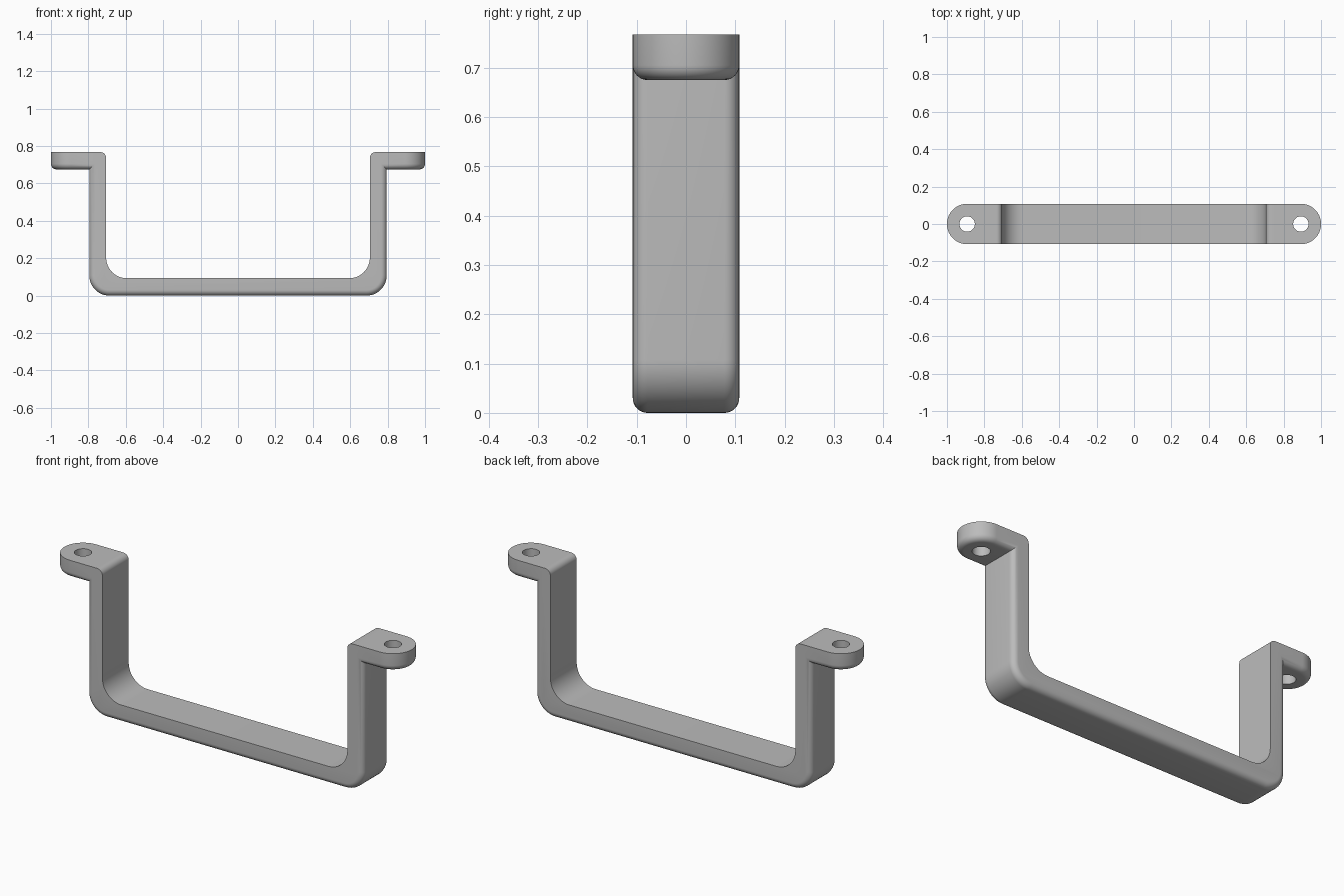
import bpy, bmesh
from math import sin, cos, pi, radians

cube = bpy.data.objects.get("Cube")
if cube:
    bpy.data.objects.remove(cube, do_unlink=True)

W = 0.108          # half depth of the strap
TOP = 0.767        # overall height
OUT, INN = 0.795, 0.705   # outer and inner leg faces
FLOOR = 0.093      # strap thickness at the bottom
TAB_Z = 0.675      # underside of the tabs
R = 0.03           # edge fillet
END = 1 - W        # centre of tab end and hole

steel = bpy.data.materials.new("Plain grey")
steel.use_nodes = True
grey = (0.5, 0.5, 0.5, 1)
steel.diffuse_color = grey
steel.node_tree.nodes["Principled BSDF"].inputs["Base Color"].default_value = grey


def arc(cx, cy, r, a, b, n=12):
    """Points on an arc, angles in degrees."""
    return [(cx + r * cos(radians(a + (b - a) * i / n)),
             cy + r * sin(radians(a + (b - a) * i / n))) for i in range(n + 1)]


def loft(name, loops):
    """Closed solid through matching point loops."""
    bm = bmesh.new()
    rings = [[bm.verts.new(p) for p in loop] for loop in loops]
    n = len(rings[0])
    for a, b in zip(rings, rings[1:]):
        for i in range(n):
            j = (i + 1) % n
            bm.faces.new((a[i], a[j], b[j], b[i]))
    bm.faces.new(rings[0][::-1])
    bm.faces.new(rings[-1])
    bmesh.ops.recalc_face_normals(bm, faces=bm.faces[:])
    mesh = bpy.data.meshes.new(name)
    bm.to_mesh(mesh)
    bm.free()
    mesh.materials.append(steel)
    obj = bpy.data.objects.new(name, mesh)
    bpy.context.collection.objects.link(obj)
    return obj


def boolean(obj, other, operation):
    mod = obj.modifiers.new(operation.title(), "BOOLEAN")
    mod.operation, mod.object, mod.solver = operation, other, "EXACT"
    bpy.context.view_layer.objects.active = obj
    bpy.ops.object.modifier_apply(modifier=mod.name)
    bpy.data.objects.remove(other, do_unlink=True)


def mirrored(half):
    return half + [(-x, z) for x, z in reversed(half)]


def strap_profile(f):
    """U outline whose outer side is inset by f."""
    outer = [(OUT - f, TOP)] + arc(OUT - 0.108, 0.108, 0.108 - f, 0, -90)
    inner = arc(INN - 0.11, FLOOR + 0.11, 0.11, 0, -90)
    inner = arc(INN + R, TOP - R, R, 90, 180, 8) + inner
    return mirrored(outer) + mirrored(inner)[::-1]


# Fillet steps: (distance towards the edge, inset)
fillet = [(R * sin(t), R - R * cos(t)) for t in (i * pi / 16 for i in range(9))]

# U-shaped strap with rounded outer edges
stations = [(-(W - R + d), f) for d, f in reversed(fillet)]
stations += [(W - R + d, f) for d, f in fillet]
handle = loft("mounting_handle", [[(x, y, z) for x, z in strap_profile(f)]
                                  for y, f in stations])

# Round-ended tabs with a filleted underside, each with a screw hole
for side in (1, -1):
    layers = [(TAB_Z + R - d, f) for d, f in reversed(fillet)] + [(TOP, 0)]
    loops = []
    for z, f in layers:
        outline = [(0.75, -W + f)] + arc(END, 0, W - f, -90, 90, 40) + [(0.75, W - f)]
        loops.append([(side * x, y, z) for x, y in outline])
    boolean(handle, loft("tab", loops), "UNION")

    circle = arc(side * END, 0, 0.041, 0, 360, 40)[:-1]
    drill = loft("drill", [[(x, y, z) for x, y in circle] for z in (0.6, 0.85)])
    drill.hide_render = True
    boolean(handle, drill, "DIFFERENCE")

# Smooth fillets, crisp edges
bpy.ops.object.select_all(action="DESELECT")
handle.select_set(True)
bpy.context.view_layer.objects.active = handle
bpy.ops.object.shade_smooth_by_angle(angle=radians(30))
